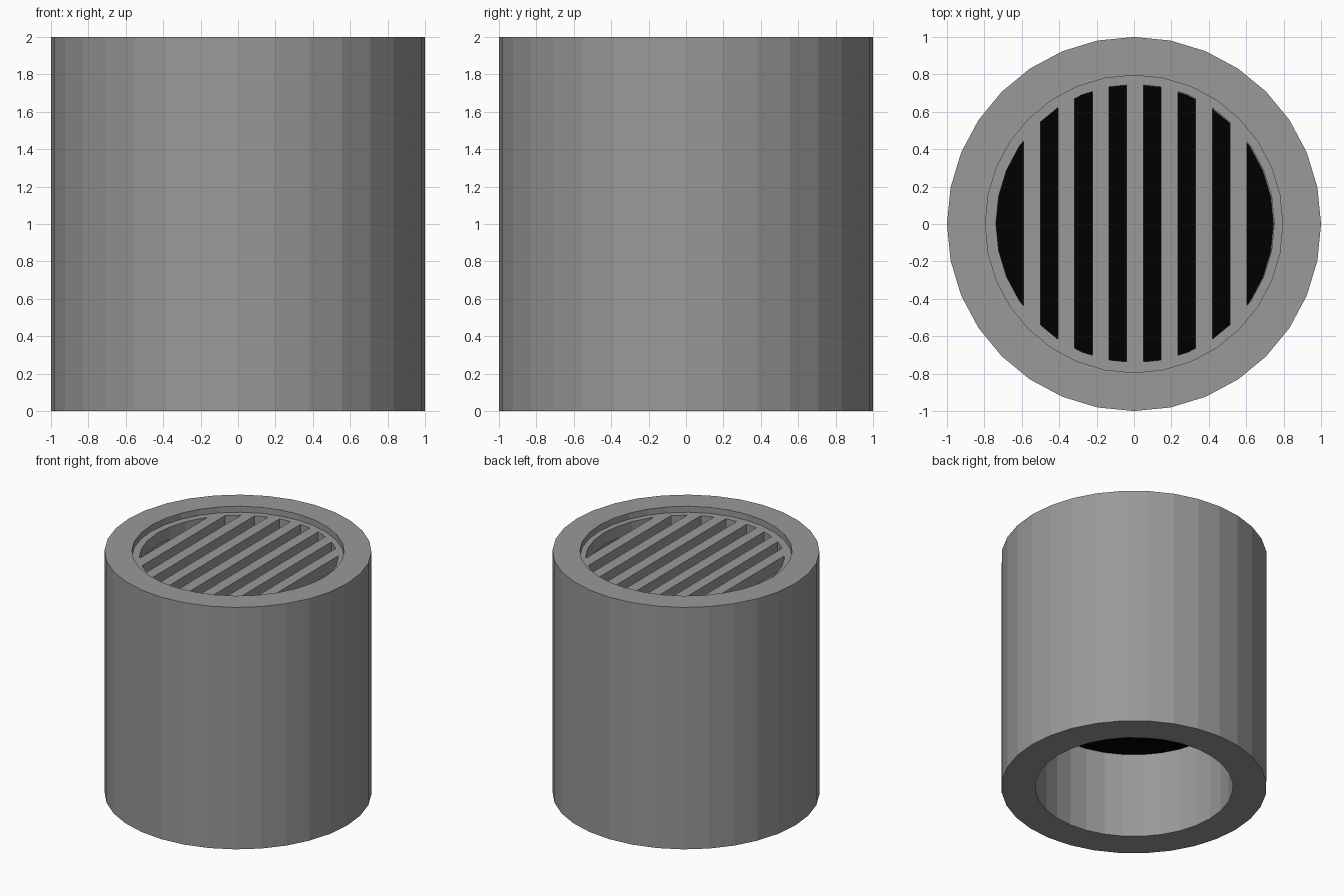
import bpy, bmesh, math

if "Cube" in bpy.data.objects:
    bpy.data.objects.remove(bpy.data.objects["Cube"])

SIDES = 32
BORE, RECESS = 0.745, 0.795
OFF = (0.006, 0.003)          # grate sits slightly off centre


def material(name, value):
    mat = bpy.data.materials.new(name)
    mat.diffuse_color = (value, value, value, 1)
    mat.use_nodes = True
    mat.node_tree.nodes["Principled BSDF"].inputs["Base Color"].default_value = mat.diffuse_color
    return mat


def lathe(name, profile):
    # revolve a closed (radius, z) profile
    bm = bmesh.new()
    rings = []
    for i in range(SIDES):
        a = 2 * math.pi * i / SIDES
        rings.append([bm.verts.new((r * math.cos(a), r * math.sin(a), z)) for r, z in profile])
    n = len(profile)
    for i in range(SIDES):
        p, q = rings[i], rings[(i + 1) % SIDES]
        for j in range(n):
            k = (j + 1) % n
            bm.faces.new((p[j], q[j], q[k], p[k]))
    bmesh.ops.recalc_face_normals(bm, faces=bm.faces[:])
    mesh = bpy.data.meshes.new(name)
    bm.to_mesh(mesh)
    bm.free()
    obj = bpy.data.objects.new(name, mesh)
    bpy.context.collection.objects.link(obj)
    return obj


def cylinder(name, radius, z0, z1):
    bpy.ops.mesh.primitive_cylinder_add(vertices=SIDES, radius=radius, depth=z1 - z0,
                                        location=(OFF[0], OFF[1], (z0 + z1) / 2))
    obj = bpy.context.object
    obj.name = name
    return obj


def subtract(obj, cutter):
    mod = obj.modifiers.new("cut", 'BOOLEAN')
    mod.operation = 'DIFFERENCE'
    mod.solver = 'EXACT'
    mod.object = cutter
    bpy.context.view_layer.objects.active = obj
    bpy.ops.object.modifier_apply(modifier=mod.name)
    bpy.data.objects.remove(cutter)


# Thick tube with a stepped recess at the top
body = lathe("tube_body", [(1, 0), (1, 2), (RECESS, 2), (RECESS, 1.85), (BORE, 1.85), (BORE, 0)])

# Grate: a disc with slots cut between seven bars, its rim set into the wall
grate = cylinder("grate", RECESS + 0.01, 1.851, 1.95)
slots = cylinder("slot_cutter", BORE - 0.001, 1.75, 2.05)
for i in range(-3, 4):
    bpy.ops.mesh.primitive_cube_add(size=1, location=(OFF[0] + i * 0.184, 0, 1.9))
    bar = bpy.context.object
    bar.scale = (0.09, 2, 0.5)
    bpy.context.view_layer.update()
    subtract(slots, bar)
slots.hide_render = True
subtract(grate, slots)

# Black blocking disc inside the bore
bpy.ops.mesh.primitive_circle_add(vertices=SIDES, radius=BORE, fill_type='NGON',
                                  location=(0, 0, 0.71))
disc = bpy.context.object
disc.name = "inner_disc"

# Colours
dark_grey = material("dark_grey", 0.32)
for obj in (body, grate):
    obj.data.materials.clear()
    obj.data.materials.append(dark_grey)
disc.data.materials.append(material("black", 0.0))
